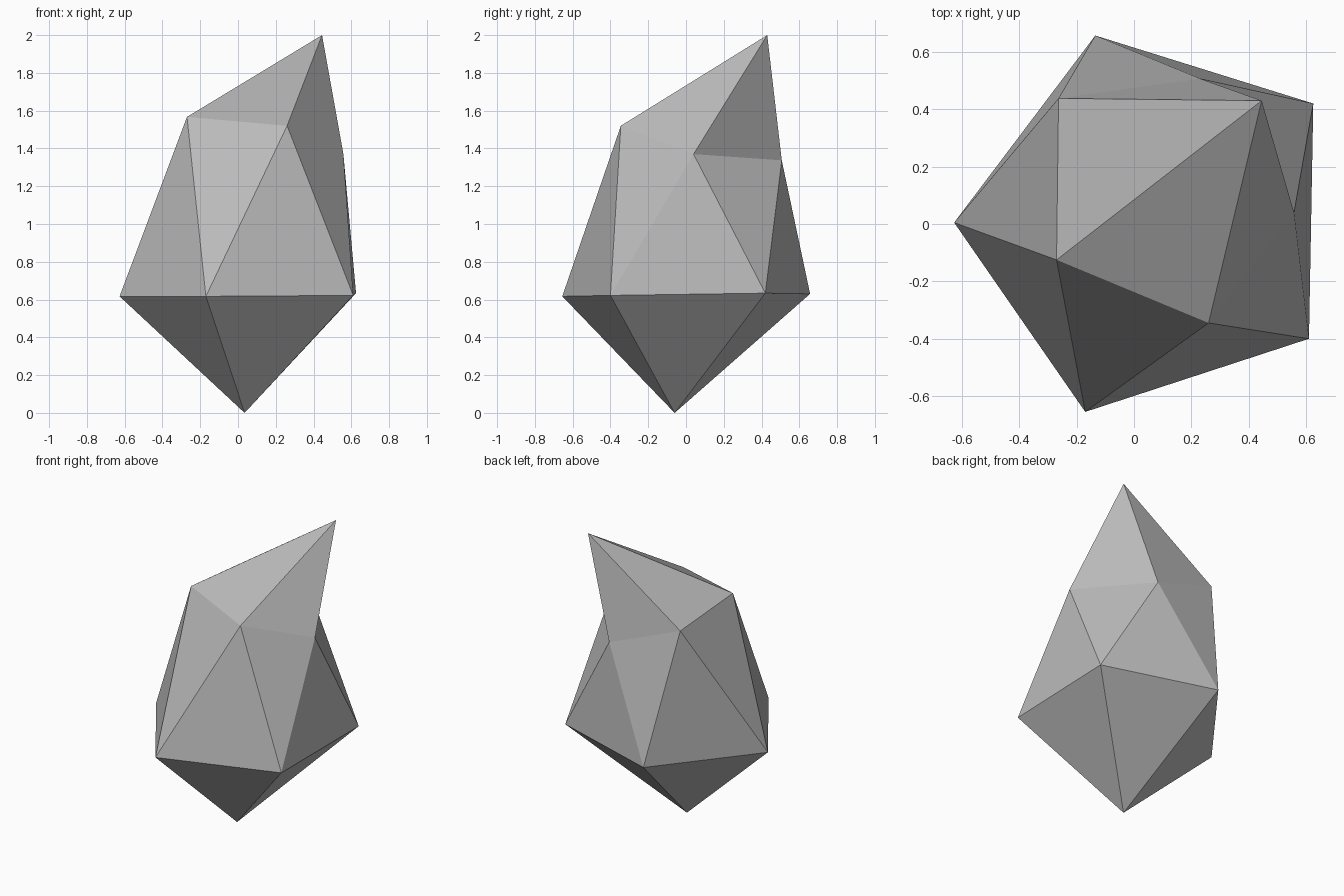
import bpy
import bmesh

cube = bpy.data.objects.get("Cube")
if cube:
    bpy.data.objects.remove(cube, do_unlink=True)

# Plain grey stone
stone = bpy.data.materials.new("grey stone")
stone.use_nodes = True
colour = (0.5, 0.5, 0.5, 1.0)
stone.diffuse_color = colour
shader = stone.node_tree.nodes["Principled BSDF"]
shader.inputs["Base Color"].default_value = colour
shader.inputs["Roughness"].default_value = 0.9

# Rough twenty-sided rock: two five-point rings between a base and a peak
base_point = (0.035, -0.06, 0)
peak_point = (0.445, 0.43, 2)
lower_ring = [(-0.627, 0.005, 0.617), (-0.17, -0.655, 0.617), (0.61, -0.4, 0.622),
              (0.625, 0.42, 0.634), (-0.135, 0.657, 0.63)]
upper_ring = [(-0.27, -0.125, 1.567), (0.26, -0.345, 1.52), (0.558, 0.04, 1.37),
              (0.23, 0.507, 1.337), (-0.263, 0.438, 1.52)]

bm = bmesh.new()
base = bm.verts.new(base_point)
peak = bm.verts.new(peak_point)
low = [bm.verts.new(p) for p in lower_ring]
high = [bm.verts.new(p) for p in upper_ring]

# Each step round the rock adds a base, a peak and two side facets
for i in range(len(low)):
    j = (i + 1) % len(low)
    bm.faces.new((base, low[j], low[i]))
    bm.faces.new((low[i], low[j], high[i]))
    bm.faces.new((low[j], high[j], high[i]))
    bm.faces.new((high[i], high[j], peak))
bmesh.ops.recalc_face_normals(bm, faces=bm.faces)

mesh = bpy.data.meshes.new("rock")
bm.to_mesh(mesh)
bm.free()
mesh.materials.append(stone)
rock = bpy.data.objects.new("rock", mesh)
bpy.context.scene.collection.objects.link(rock)
